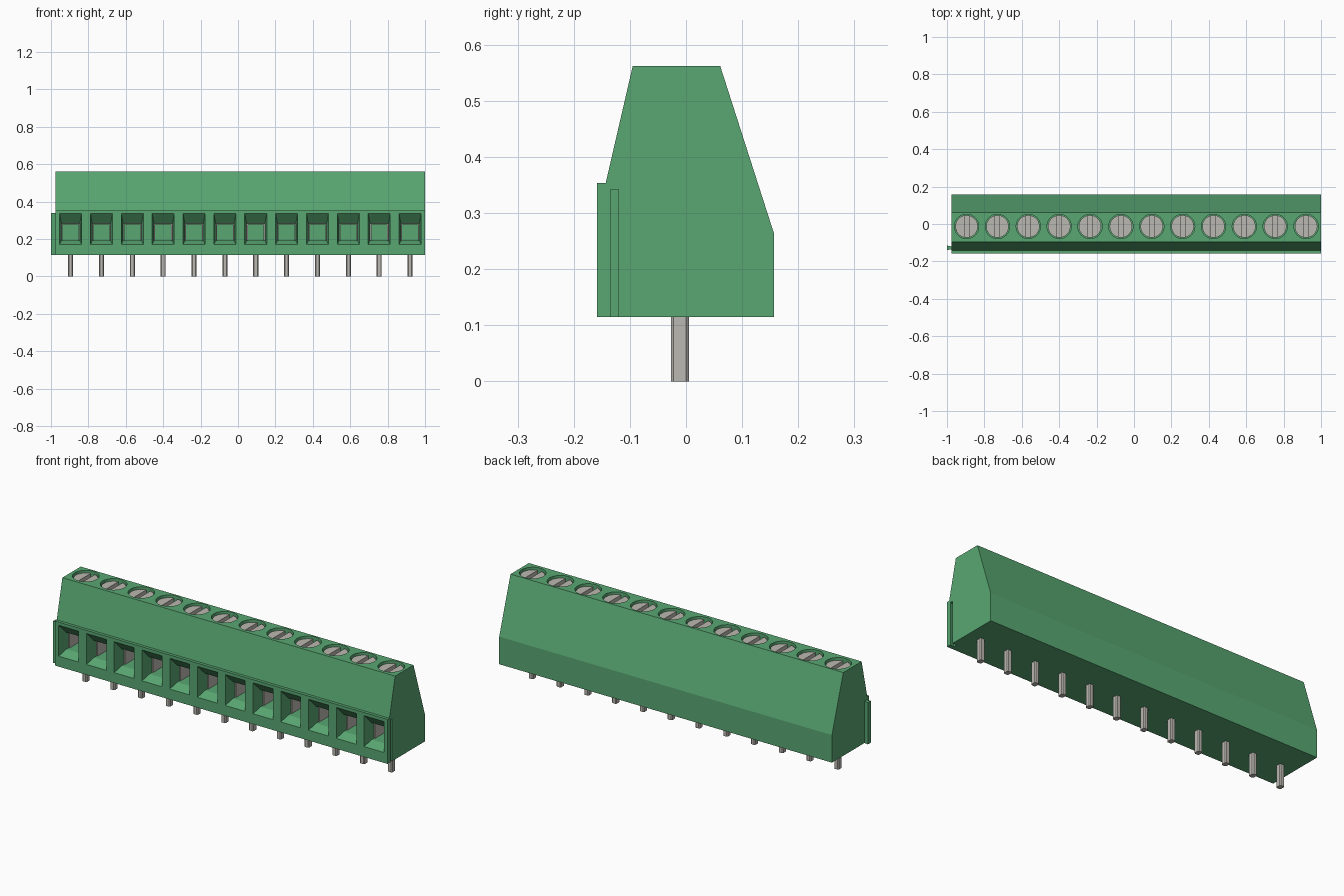
import bpy, bmesh, math
from mathutils import Vector

cube = bpy.data.objects.get("Cube")
if cube:
    bpy.data.objects.remove(cube, do_unlink=True)


def material(name, rgb):
    m = bpy.data.materials.new(name)
    m.use_nodes = True
    m.diffuse_color = (*rgb, 1)
    m.node_tree.nodes["Principled BSDF"].inputs["Base Color"].default_value = (*rgb, 1)
    return m


green = material("green plastic", (0.10, 0.39, 0.17))
metal = material("grey metal", (0.50, 0.48, 0.44))

COUNT, PITCH, FIRST = 12, 0.165, -0.895
RIGHT, LEFT = -0.977, 1.0
BASE, TOP = 0.115, 0.562
SCREW_Y = -0.013
stations = [FIRST + PITCH * i for i in range(COUNT)]


def loft(bm, rings):
    """Closed solid through rings of equal point count."""
    rows = [[bm.verts.new(p) for p in ring] for ring in rings]
    n = len(rows[0])
    for a, b in zip(rows, rows[1:]):
        for i in range(n):
            j = (i + 1) % n
            bm.faces.new((a[i], a[j], b[j], b[i]))
    bm.faces.new(rows[0][::-1])
    bm.faces.new(rows[-1])


def prism_z(bm, points, z0, z1):
    loft(bm, [[(x, y, z) for x, y in points] for z in (z0, z1)])


def circle(cx, cy, r, start=0, end=math.tau, n=48, closed=True):
    steps = n if closed else n - 1
    return [(cx + r * math.cos(start + (end - start) * i / steps),
             cy + r * math.sin(start + (end - start) * i / steps)) for i in range(n)]


def rect_y(cx, y, w, z0, z1):
    return [(cx - w / 2, y, z0), (cx + w / 2, y, z0), (cx + w / 2, y, z1), (cx - w / 2, y, z1)]


def finish(name, bm, mat):
    bmesh.ops.recalc_face_normals(bm, faces=bm.faces)
    mesh = bpy.data.meshes.new(name)
    bm.to_mesh(mesh)
    bm.free()
    mesh.materials.append(mat)
    obj = bpy.data.objects.new(name, mesh)
    bpy.context.collection.objects.link(obj)
    return obj


def repeat(obj):
    """Place one linked copy at every station."""
    obj.location.x = stations[0]
    for i, x in enumerate(stations[1:], 2):
        copy = obj.copy()
        copy.name = f"{obj.name}_{i}"
        copy.location.x = x
        bpy.context.collection.objects.link(copy)


# Housing: side profile swept along x
profile = [(-0.159, BASE), (0.157, BASE), (0.157, 0.263), (0.061, TOP),
           (-0.095, TOP), (-0.143, 0.354), (-0.159, 0.354)]
bm = bmesh.new()
loft(bm, [[(x, y, z) for y, z in profile] for x in (RIGHT, LEFT)])
housing = finish("housing", bm, green)


# Dovetail outline shared by the rib and its matching groove
def dovetail(x_root, x_tip, grow=0.0):
    y = -0.1275
    return [(x_root, y - 0.0075 - grow), (x_root, y + 0.0075 + grow),
            (x_tip, y + 0.0125 + grow), (x_tip, y - 0.0125 - grow)]


# Cutter: wire funnels, screw wells and the groove
bm = bmesh.new()
for x in stations:
    loft(bm, [rect_y(x, -0.18, 0.118, 0.171, 0.337),
              rect_y(x, -0.159, 0.118, 0.171, 0.337),
              rect_y(x, -0.11, 0.098, 0.192, 0.283),
              rect_y(x, 0.03, 0.098, 0.192, 0.283)])
    prism_z(bm, circle(x, SCREW_Y, 0.065), 0.51, 0.6)
groove = dovetail(LEFT, LEFT - 0.023)
groove = [(LEFT + 0.02, groove[0][1]), (LEFT + 0.02, groove[1][1]), groove[1],
          groove[2], groove[3], groove[0]]
prism_z(bm, groove, BASE - 0.05, 0.342)
cutter = finish("housing_cutter", bm, green)
cutter.hide_render = True

mod = housing.modifiers.new("openings", "BOOLEAN")
mod.operation = "DIFFERENCE"
mod.solver = "EXACT"
mod.object = cutter
bpy.context.view_layer.objects.active = housing
housing.select_set(True)
bpy.ops.object.modifier_apply(modifier=mod.name)
bpy.data.objects.remove(cutter, do_unlink=True)

# Dovetail rib on the right end
bm = bmesh.new()
prism_z(bm, dovetail(RIGHT, -1.0), BASE, 0.34)
finish("end_rib", bm, green)

# Slotted screw: disc with two half heads
bm = bmesh.new()
R, HALF_SLOT = 0.06, 0.012
prism_z(bm, circle(0, SCREW_Y, R), 0.509, 0.53)
arc = math.acos(HALF_SLOT / R)
for turn in (0, math.pi):
    prism_z(bm, circle(0, SCREW_Y, R, turn - arc, turn + arc, 24, False), 0.53, 0.55)
screw = finish("screw", bm, metal)
bpy.ops.object.select_all(action="DESELECT")
screw.select_set(True)
bpy.context.view_layer.objects.active = screw
bpy.ops.object.shade_smooth_by_angle(angle=math.radians(15))
repeat(screw)

# Clamp cage: thin metal side walls and roof inside each wire hole
bm = bmesh.new()
for side in (-1, 1):
    loft(bm, [rect_y(side * 0.0455, y, 0.006, 0.193, 0.282) for y in (-0.09, 0.029)])
loft(bm, [rect_y(0, y, 0.085, 0.278, 0.282) for y in (-0.09, 0.029)])
repeat(finish("clamp_cage", bm, metal))

# Solder pin with chamfered corners
bm = bmesh.new()
hx, hy, c = 0.0135, 0.016, 0.005
corners = [(-hx + c, -hy), (hx - c, -hy), (hx, -hy + c), (hx, hy - c),
           (hx - c, hy), (-hx + c, hy), (-hx, hy - c), (-hx, -hy + c)]
prism_z(bm, [(x, y - 0.011) for x, y in corners], 0, BASE + 0.02)
repeat(finish("pin", bm, metal))
